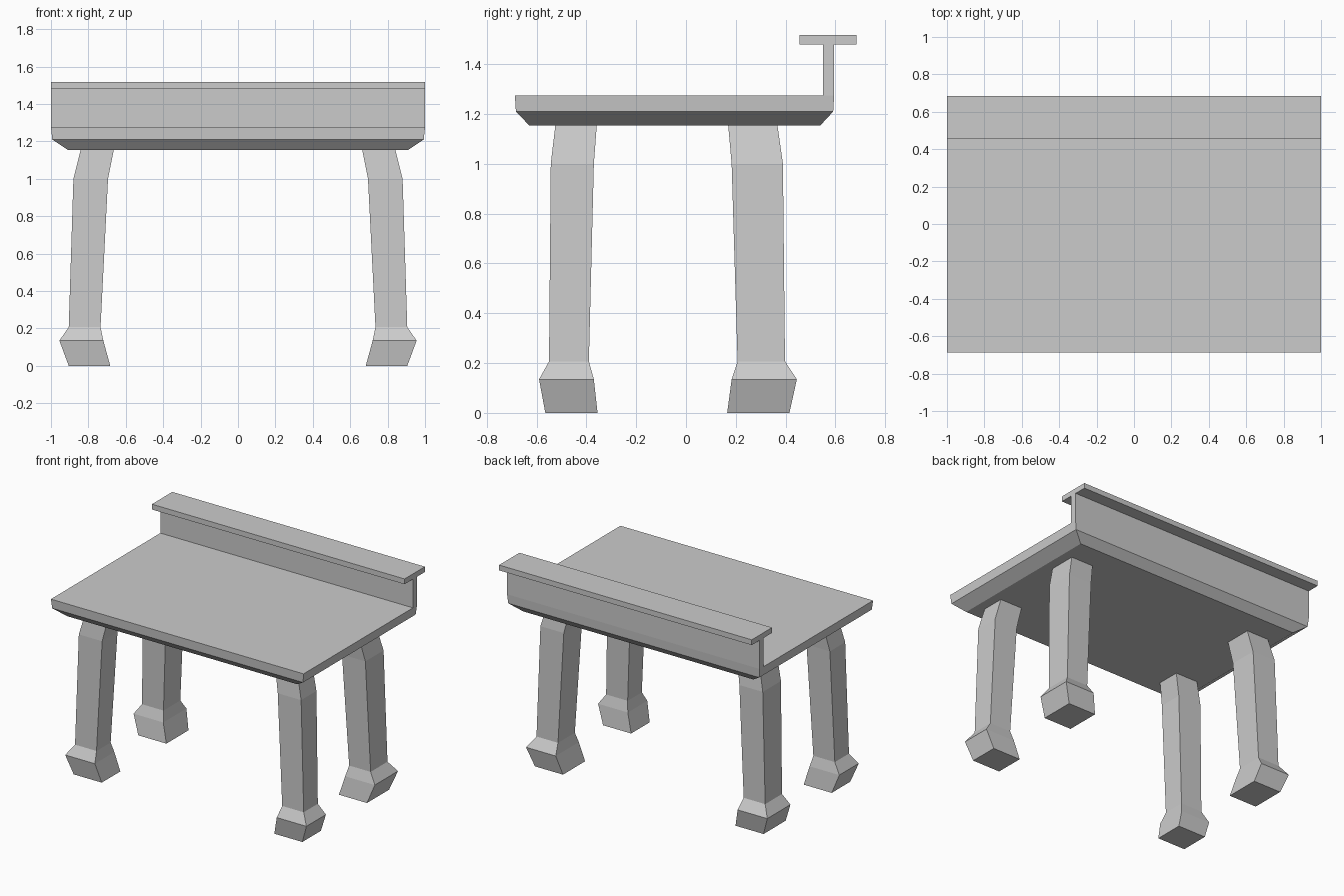
import bpy
import bmesh

cube = bpy.data.objects.get("Cube")
if cube:
    bpy.data.objects.remove(cube, do_unlink=True)

grey = bpy.data.materials.new("plain grey")
grey.use_nodes = True
grey.diffuse_color = (0.6, 0.6, 0.6, 1)
grey.node_tree.nodes["Principled BSDF"].inputs["Base Color"].default_value = (0.6, 0.6, 0.6, 1)


def loft(name, sections):
    """Closed block through rectangular sections (z, x0, x1, y0, y1)."""
    bm = bmesh.new()
    rings = [[bm.verts.new((x, y, z)) for x, y in ((x0, y0), (x1, y0), (x1, y1), (x0, y1))]
             for z, x0, x1, y0, y1 in sections]
    bm.faces.new(rings[0])
    bm.faces.new(rings[-1])
    for low, high in zip(rings, rings[1:]):
        for i in range(4):
            j = (i + 1) % 4
            bm.faces.new((low[i], low[j], high[j], high[i]))
    bmesh.ops.recalc_face_normals(bm, faces=bm.faces)
    mesh = bpy.data.meshes.new(name)
    bm.to_mesh(mesh)
    bm.free()
    mesh.materials.append(grey)
    obj = bpy.data.objects.new(name, mesh)
    bpy.context.collection.objects.link(obj)
    return obj


# Table top with chamfered underside
loft("table_top", [
    (1.155, -0.91, 0.91, -0.63, 0.54),
    (1.21, -0.993, 0.993, -0.683, 0.591),
    (1.275, -1, 1, -0.687, 0.595),
])

# Upright board along the back edge and the shelf rail on it
loft("back_board", [(z, -1, 1, 0.55, 0.595) for z in (1.275, 1.48)])
loft("top_rail", [(z, -1, 1, 0.455, 0.685) for z in (1.48, 1.518)])

# Leg sections: height, inner and outer x, inner and outer depth
leg = [
    (0, 0.683, 0.905, 0.355, 0.565),
    (0.135, 0.72, 0.955, 0.37, 0.59),
    (0.207, 0.735, 0.905, 0.39, 0.55),
    (1.0, 0.695, 0.88, 0.37, 0.543),
    (1.16, 0.663, 0.84, 0.358, 0.524),
]


def front_depth(d):
    return -d


def back_depth(d):
    return 1.19 * d - 0.257


# Four legs, the back pair slightly deeper
for side, sx in (("left", 1), ("right", -1)):
    for end, depth in (("front", front_depth), ("back", back_depth)):
        loft(f"{end}_{side}_leg", [(z, sx * a, sx * b, depth(c), depth(d))
                                   for z, a, b, c, d in leg])
